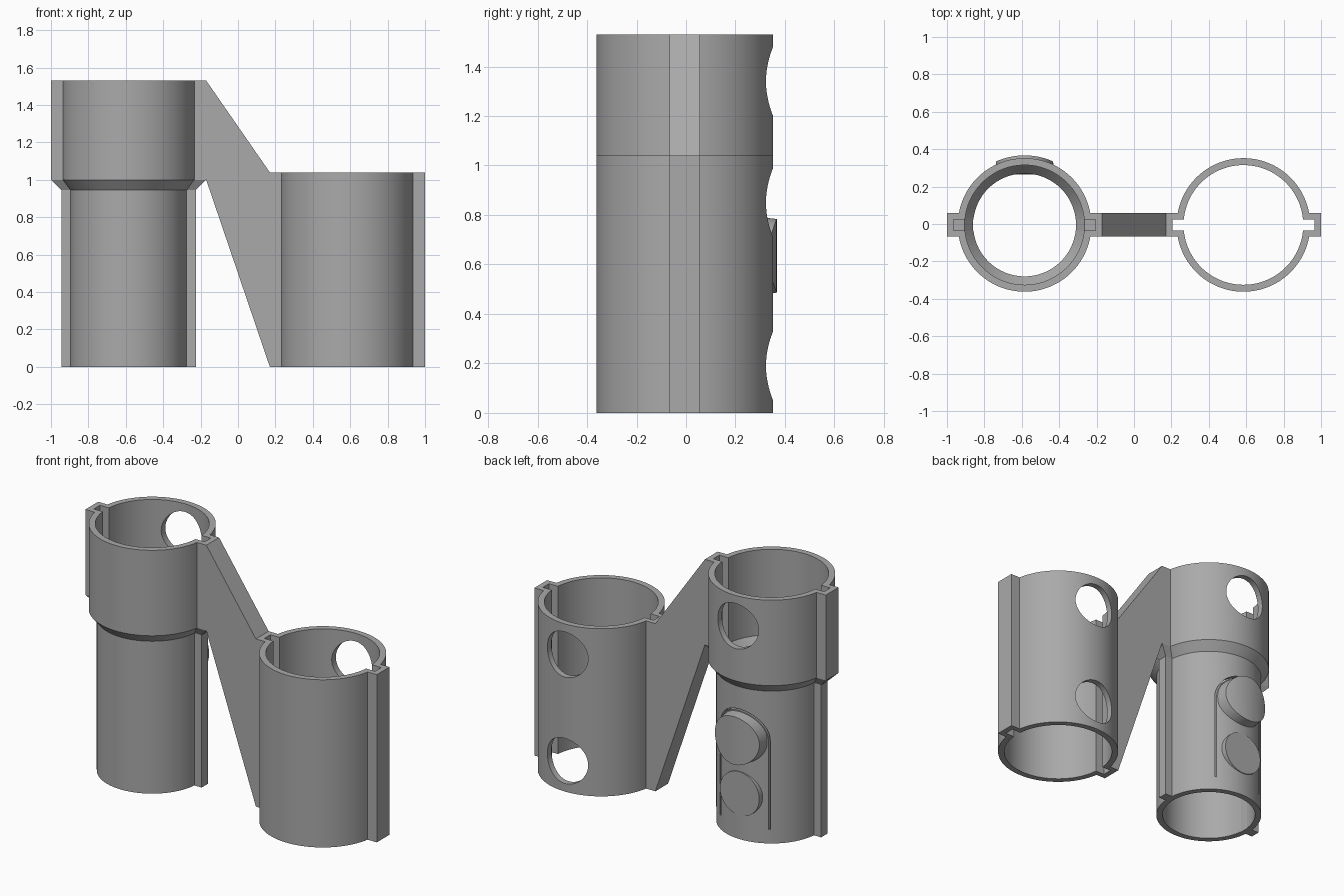
import bpy, bmesh, math
from math import sin, cos, asin, pi

if "Cube" in bpy.data.objects:
    bpy.data.objects.remove(bpy.data.objects["Cube"], do_unlink=True)

GREY = (0.4, 0.4, 0.4, 1)
mat = bpy.data.materials.new("plain grey")
mat.use_nodes = True
mat.diffuse_color = GREY
mat.node_tree.nodes["Principled BSDF"].inputs["Base Color"].default_value = GREY

CX, CY = 0.585, -0.005     # tube axes at x = -CX and +CX
SEG = 48                   # steps per half circle


def make_object(name, bm):
    bmesh.ops.recalc_face_normals(bm, faces=bm.faces)
    mesh = bpy.data.meshes.new(name)
    bm.to_mesh(mesh)
    bm.free()
    obj = bpy.data.objects.new(name, mesh)
    bpy.context.collection.objects.link(obj)
    mesh.materials.append(mat)
    return obj


def section(r, key, w):
    """Circle outline with a rectangular key on each side."""
    a = asin(w / r)
    half = [(r * cos(t), r * sin(t)) for t in
            (a + (pi - 2 * a) * i / SEG for i in range(SEG + 1))]
    half = [(key, w)] + half + [(-key, w)]
    return half + [(-x, -y) for x, y in half]


def tube(name, cx, levels):
    """Loft a closed wall through (z, radius, key reach, key half width)."""
    bm = bmesh.new()
    rings = [[bm.verts.new((cx + x, CY + y, z)) for x, y in section(r, k, w)]
             for z, r, k, w in levels]
    for lower, upper in zip(rings, rings[1:] + rings[:1]):
        for i in range(len(lower)):
            j = (i + 1) % len(lower)
            bm.faces.new((lower[i], lower[j], upper[j], upper[i]))
    return make_object(name, bm)


def prism(name, pts, y0, y1, centre=(0, 0), taper=1):
    """Extrude an x-z outline along y."""
    bm = bmesh.new()
    ends = [[bm.verts.new((centre[0] + x * s, y, centre[1] + z * s)) for x, z in pts]
            for y, s in ((y0, 1), (y1, taper))]
    for end in ends:
        bm.faces.new(end)
    for i in range(len(pts)):
        j = (i + 1) % len(pts)
        bm.faces.new((ends[0][i], ends[0][j], ends[1][j], ends[1][i]))
    return make_object(name, bm)


def arc(r, start, end, n):
    return [(r * cos(start + (end - start) * i / n), r * sin(start + (end - start) * i / n))
            for i in range(n + 1)]


def disc(r):
    return arc(r, 0, 2 * pi, 64)[:-1]


def boolean(obj, other, operation):
    mod = obj.modifiers.new("shape", 'BOOLEAN')
    mod.operation, mod.solver, mod.object = operation, 'EXACT', other
    bpy.context.view_layer.objects.active = obj
    bpy.ops.object.modifier_apply(modifier=mod.name)
    bpy.data.objects.remove(other, do_unlink=True)


# Stepped tube: narrow plug below, wide keyed socket above
plug_tube = tube("plug_tube", -CX, [
    (0, 0.312, 0.36, 0.03), (0.945, 0.312, 0.36, 0.03),
    (1.0, 0.357, 0.415, 0.0625), (1.53, 0.357, 0.415, 0.0625),
    (1.53, 0.32, 0.38, 0.03), (1.0, 0.32, 0.38, 0.03),
    (1.0, 0.32, 0.321, 0.03), (0.945, 0.275, 0.276, 0.03), (0, 0.275, 0.276, 0.03)])

# Plain keyed socket tube
socket_tube = tube("socket_tube", CX, [
    (0, 0.357, 0.415, 0.0625), (1.04, 0.357, 0.415, 0.0625),
    (1.04, 0.32, 0.38, 0.03), (0, 0.32, 0.38, 0.03)])

# Round locking holes in the back walls
for obj, x, z in ((plug_tube, -CX, 1.34), (socket_tube, CX, 0.85), (socket_tube, CX, 0.19)):
    boolean(obj, prism("hole_cutter", disc(0.14), 0.1, 0.6, (x, z)), 'DIFFERENCE')

# Slit that frees the spring tab
BUTTON = (-CX, 0.635)
slit = ([(0.172, -0.55)] + arc(0.172, 0, pi, 32) + [(-0.172, -0.55), (-0.163, -0.55)]
        + arc(0.163, pi, 0, 32) + [(0.163, -0.55)])
boolean(plug_tube, prism("slit_cutter", slit, 0.1, 0.6, BUTTON), 'DIFFERENCE')

# Locking button with a face curved like the socket wall
button = prism("lock_button", disc(0.16), 0.268, 0.38, BUTTON, 0.92)
bm = bmesh.new()
bmesh.ops.create_cone(bm, cap_ends=True, segments=96, radius1=0.372, radius2=0.372, depth=1)
bmesh.ops.translate(bm, verts=bm.verts, vec=(-CX, CY, BUTTON[1]))
boolean(button, make_object("button_limit", bm), 'INTERSECT')

# Flat pad below the button
prism("tab_pad", disc(0.135), 0.265, 0.311, (-CX, 0.285))

# Slanted web joining the tubes
prism("bridge", [(-0.17, 1.53), (0.17, 1.04), (0.17, 0), (-0.17, 1.0)],
      CY - 0.0625, CY + 0.0625)

# Smooth the round walls, keep edges crisp
for name in ("plug_tube", "socket_tube", "lock_button", "tab_pad"):
    obj = bpy.data.objects[name]
    bpy.ops.object.select_all(action='DESELECT')
    obj.select_set(True)
    bpy.context.view_layer.objects.active = obj
    bpy.ops.object.shade_smooth_by_angle(angle=math.radians(25))
